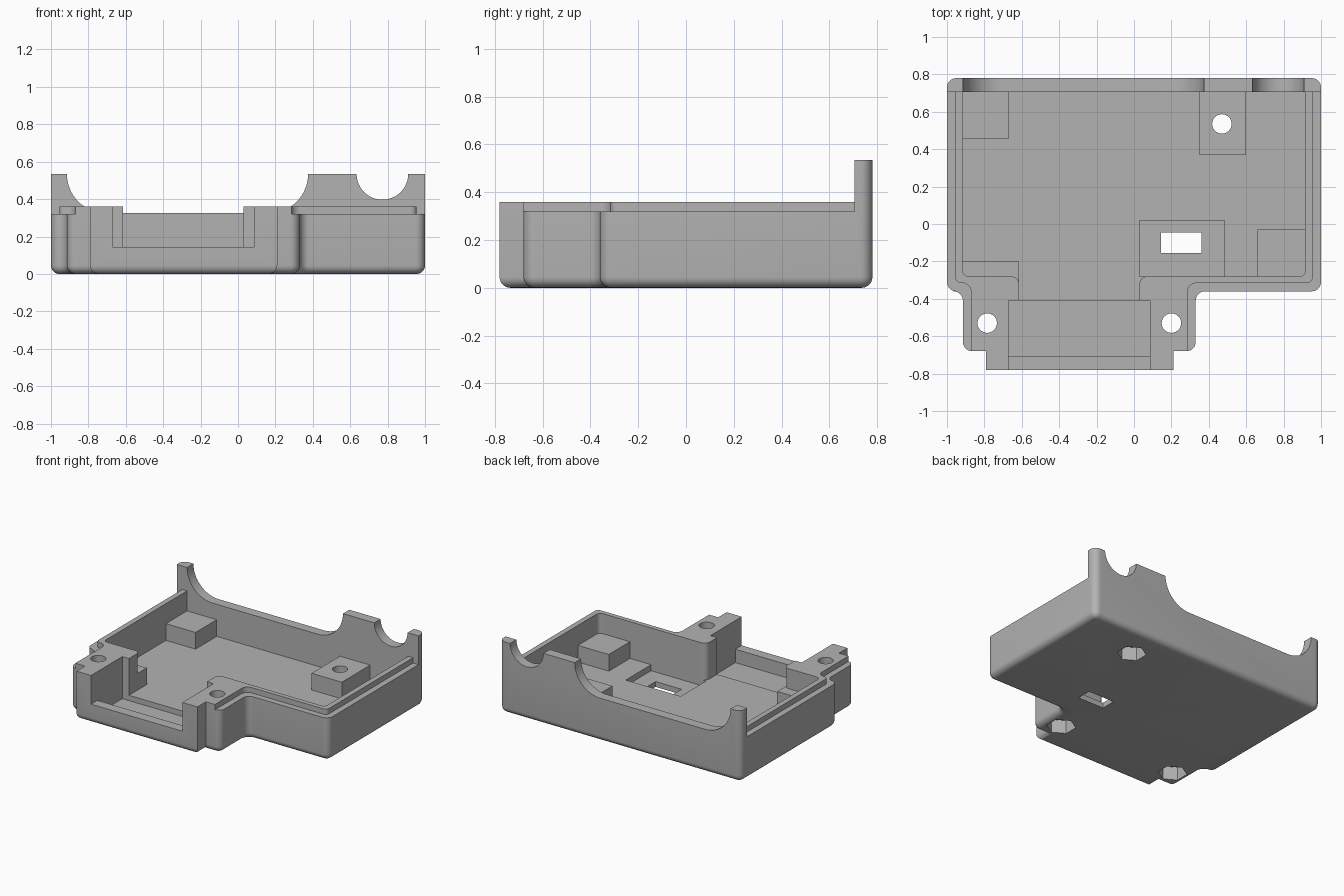
import bpy, bmesh, math
from mathutils import Vector, Matrix

if "Cube" in bpy.data.objects:
    bpy.data.objects.remove(bpy.data.objects["Cube"])

grey = bpy.data.materials.new("plain_grey")
grey.use_nodes = True
tone = (0.45, 0.45, 0.45, 1)
grey.diffuse_color = tone
grey.node_tree.nodes["Principled BSDF"].inputs["Base Color"].default_value = tone


def outline(corners, inset=0.0, steps=8):
    """Counter-clockwise right-angled outline with rounded corners (x, y, radius)."""
    pts, n = [], len(corners)
    for i, (x, y, r) in enumerate(corners):
        p = Vector((x, y))
        u_in = (p - Vector(corners[i - 1][:2])).normalized()
        u_out = (Vector(corners[(i + 1) % n][:2]) - p).normalized()
        p += inset * Vector((-u_in.y - u_out.y, u_in.x + u_out.x))
        if r == 0:
            pts.append(p)
            continue
        r += -inset if u_in.cross(u_out) > 0 else inset
        c = p + r * (u_out - u_in)
        for k in range(steps + 1):
            t = math.pi / 2 * k / steps
            pts.append(c - r * math.cos(t) * u_out + r * math.sin(t) * u_in)
    return pts


def loft(name, layers):
    """Closed solid through a stack of (points, height) layers."""
    bm = bmesh.new()
    rings = [[bm.verts.new((p[0], p[1], z)) for p in pts] for pts, z in layers]
    for a, b in zip(rings, rings[1:]):
        for i in range(len(a)):
            j = (i + 1) % len(a)
            bm.faces.new((a[i], a[j], b[j], b[i]))
    bm.faces.new(rings[0][::-1])
    bm.faces.new(rings[-1])
    bmesh.ops.recalc_face_normals(bm, faces=bm.faces)
    mesh = bpy.data.meshes.new(name)
    bm.to_mesh(mesh)
    bm.free()
    obj = bpy.data.objects.new(name, mesh)
    mesh.materials.append(grey)
    bpy.context.scene.collection.objects.link(obj)
    return obj


def prism(name, pts, z0, z1):
    return loft(name, [(pts, z0), (pts, z1)])


def box(name, x0, x1, y0, y1, z0, z1):
    return prism(name, [(x0, y0), (x1, y0), (x1, y1), (x0, y1)], z0, z1)


def round_prism(name, x, y, r, sides, z0, z1):
    angles = [math.pi / 2 + 2 * math.pi * k / sides for k in range(sides)]
    pts = [(x + r * math.cos(a), y + r * math.sin(a)) for a in angles]
    return prism(name, pts, z0, z1)


def cut(target, *cutters):
    bpy.context.view_layer.objects.active = target
    for c in cutters:
        mod = target.modifiers.new("cut", 'BOOLEAN')
        mod.operation, mod.solver, mod.object = 'DIFFERENCE', 'EXACT', c
        bpy.ops.object.modifier_apply(modifier=mod.name)
        bpy.data.objects.remove(c)


# Solid shell with a rounded bottom edge
R, F = 0.05, 0.045
shape = [(-1, -0.36, R), (-0.915, -0.36, R), (-0.915, -0.68, R), (-0.79, -0.68, 0),
         (-0.79, -0.78, 0), (0.21, -0.78, 0), (0.21, -0.68, 0), (0.33, -0.68, R),
         (0.33, -0.36, R), (1, -0.36, R), (1, 0.78, R), (-1, 0.78, R)]
layers = []
for k in range(7):
    a = math.pi / 2 * k / 6
    layers.append((outline(shape, F * (1 - math.sin(a))), F * (1 - math.cos(a))))
layers.append((outline(shape), 0.535))
shell = loft("enclosure_shell", layers)

# Rim: lower outer ledge with a raised inner lip, in front of the tall back wall
lip = prism("lip", outline([
    (-0.955, -0.315, 0.03), (-0.87, -0.315, 0.05), (-0.87, -0.9, 0), (0.285, -0.9, 0),
    (0.285, -0.315, 0.05), (0.955, -0.315, 0.03), (0.955, 0.9, 0), (-0.955, 0.9, 0)]),
    0.2, 0.36)
rim = box("rim_cutter", -1.2, 1.2, -1, 0.705, 0.32, 0.7)
cut(rim, lip)

# Cavity, leaving the corner rests and the screw boss standing
cavity = prism("cavity_cutter", outline([
    (-0.915, -0.28, 0.03), (-0.615, -0.28, 0.04), (-0.615, -0.43, 0), (0.03, -0.43, 0),
    (0.03, -0.28, 0.04), (0.915, -0.28, 0.03), (0.915, 0.705, 0), (-0.915, 0.705, 0)]),
    0.085, 0.6)
rests = [(-0.95, -0.67, 0.455, 0.8), (0.35, 0.6, 0.37, 0.8),
         (0.66, 0.95, -0.35, -0.03), (-0.95, -0.615, -0.32, -0.2)]
cut(cavity, *[box("rest", *r, 0, 0.21) for r in rests])
cut(shell, rim, cavity)

# Front connector slot with a deeper pocket, floor recess and window
cut(shell,
    box("slot", -0.67, 0.085, -0.9, -0.41, 0.145, 0.6),
    box("pocket", -0.67, 0.085, -0.705, -0.41, 0.045, 0.5),
    box("recess", 0.03, 0.485, -0.28, 0.02, 0.04, 0.09),
    box("window", 0.145, 0.36, -0.155, -0.045, -0.1, 0.2))

# Rounded cutouts in the back wall
stand = Matrix.Rotation(math.pi / 2, 4, 'X')
wide = prism("wide_cutout", outline([
    (-0.915, 0.325, 0.21), (0.375, 0.325, 0.21), (0.375, 0.7, 0), (-0.915, 0.7, 0)],
    steps=16), -0.9, -0.69)
small = round_prism("small_cutout", 0.772, 0.535, 0.138, 48, -0.9, -0.69)
for c in (wide, small):
    c.data.transform(stand)
cut(shell, wide, small)

# Screw holes with hexagonal nut pockets underneath
for x, y in ((0.47, 0.535), (-0.785, -0.53), (0.2, -0.53)):
    cut(shell, round_prism("screw_hole", x, y, 0.052, 32, -0.1, 0.6),
        round_prism("nut_pocket", x, y, 0.1, 6, -0.1, 0.1))

# Smooth fillets, sharp edges kept
bpy.ops.object.select_all(action='DESELECT')
shell.select_set(True)
bpy.context.view_layer.objects.active = shell
bpy.ops.object.shade_smooth_by_angle(angle=math.radians(30))
